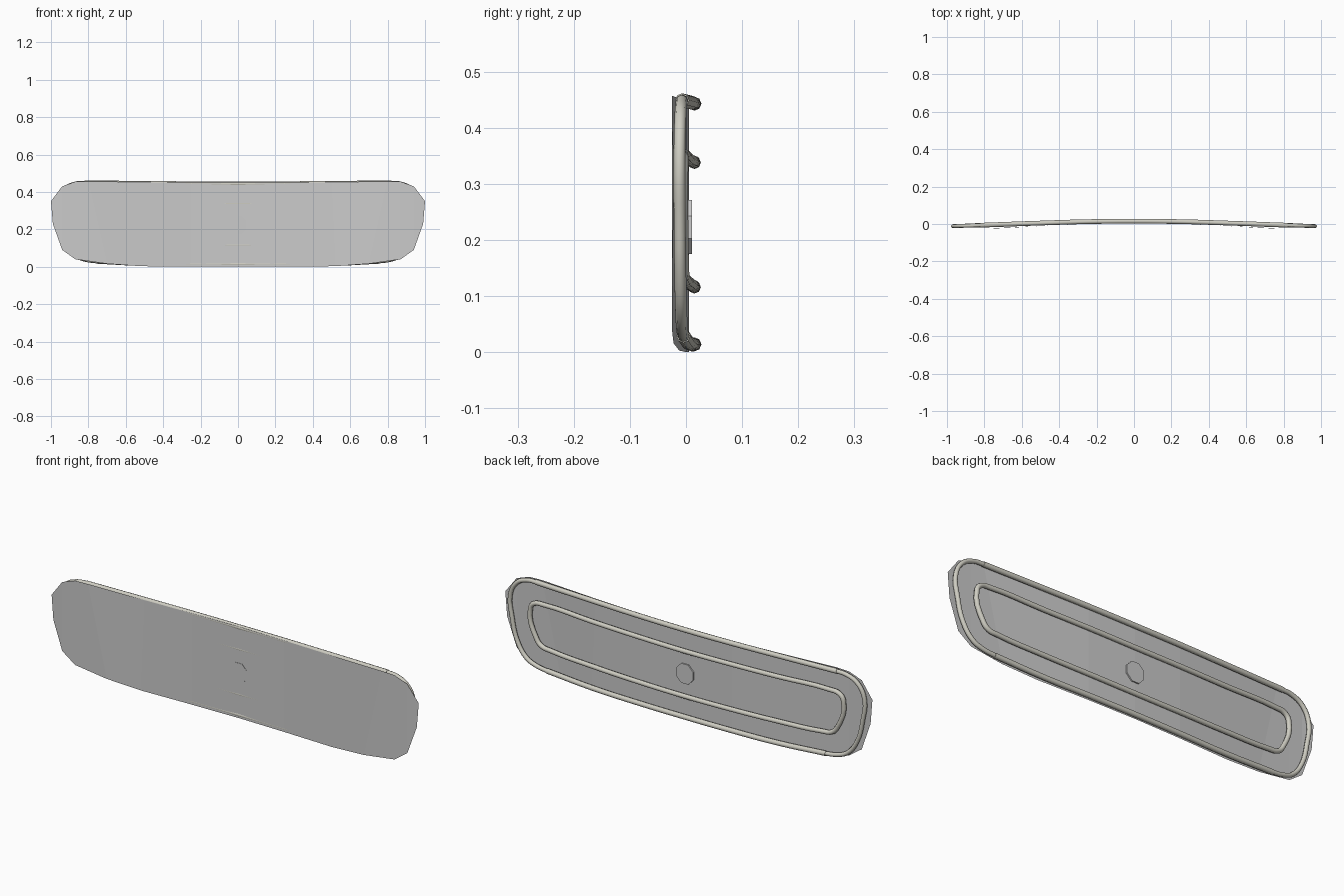
import bpy, bmesh
from math import cos, sin, tau

if "Cube" in bpy.data.objects:
    bpy.data.objects.remove(bpy.data.objects["Cube"])


def lerp_table(x, table):
    x = abs(x)
    for (x0, y0), (x1, y1) in zip(table, table[1:]):
        if x <= x1:
            return y0 + (y1 - y0) * (x - x0) / (x1 - x0)
    return table[-1][1]


# depth (y) of the bowed sheet and of the tubes on its back, against |x|
SHEET_Y = [(0, .005), (.25, .001), (.5, -.011), (.75, -.025), (.94, -.025), (1, -.022)]
TUBE_Y = [(0, .015), (.25, .0125), (.5, .005), (.8, -.006), (.9, -.009), (1, -.013)]

trim = bpy.data.materials.new("trim")
trim.diffuse_color = (.62, .61, .54, 1)
trim.use_nodes = True
trim.node_tree.nodes["Principled BSDF"].inputs["Base Color"].default_value = trim.diffuse_color


def add_mesh(name, bm):
    me = bpy.data.meshes.new(name)
    bm.to_mesh(me)
    bm.free()
    ob = bpy.data.objects.new(name, me)
    bpy.context.collection.objects.link(ob)
    return ob


def tube(name, pts, r, cyclic=False):
    """Round tube through (x, z) points, following the bow of the panel."""
    cu = bpy.data.curves.new(name, 'CURVE')
    cu.dimensions = '3D'
    cu.bevel_depth = r
    cu.bevel_resolution = 2
    cu.resolution_u = 4
    cu.use_fill_caps = not cyclic
    sp = cu.splines.new('BEZIER')
    sp.bezier_points.add(len(pts) - 1)
    for bp, (x, z) in zip(sp.bezier_points, pts):
        bp.co = (x, lerp_table(x, TUBE_Y), z)
        bp.handle_left_type = bp.handle_right_type = 'AUTO'
    sp.use_cyclic_u = cyclic
    ob = bpy.data.objects.new(name, cu)
    bpy.context.collection.objects.link(ob)
    bpy.ops.object.select_all(action='DESELECT')
    ob.select_set(True)
    bpy.context.view_layer.objects.active = ob
    bpy.ops.object.convert(target='MESH')
    ob = bpy.context.object
    ob.data.materials.clear()
    ob.data.materials.append(trim)
    bpy.ops.object.shade_smooth_by_angle(angle=.9)


def mirrored(half):
    """Extend a half run starting at x = 0 to both sides."""
    return [(-x, z) for x, z in half[:0:-1]] + half


# bowed sheet: columns of top and bottom outline points
top = mirrored([(0, .45), (.25, .45), (.5, .452), (.8, .457), (.87, .455), (.94, .43), (1, .35)])
bottom = mirrored([(0, 0), (.25, 0), (.52, .003), (.7, .016), (.87, .04), (.94, .09), (.99, .23)])
bm = bmesh.new()
cols = [[bm.verts.new((x, lerp_table(x, SHEET_Y), z)) for x, z in pair] for pair in zip(top, bottom)]
for a, b in zip(cols, cols[1:]):
    bm.faces.new((a[0], a[1], b[1], b[0]))
add_mesh("bowed_sheet", bm)

# small octagonal boss on the back
bm = bmesh.new()
rings = [[bm.verts.new((.05 * cos(tau * (i + .5) / 8), y, .223 + .052 * sin(tau * (i + .5) / 8)))
          for i in range(8)] for y in (.003, .011)]
bm.faces.new(rings[0])
bm.faces.new(rings[1][::-1])
for i in range(8):
    j = (i + 1) % 8
    bm.faces.new((rings[0][i], rings[1][i], rings[1][j], rings[0][j]))
bmesh.ops.recalc_face_normals(bm, faces=bm.faces)
add_mesh("back_boss", bm)

# long outer rails
tube("top_rail", mirrored([(0, .443), (.25, .444), (.5, .446), (.82, .449)]), .0125)
tube("bottom_rail", mirrored([(0, .014), (.25, .014), (.5, .016), (.76, .029)]), .0125)

# rounded end rails
for side, name in ((1, "right_end_rail"), (-1, "left_end_rail")):
    end = [(.81, .449), (.87, .445), (.93, .415), (.965, .345), (.955, .24),
           (.925, .13), (.875, .062), (.82, .038), (.75, .028)]
    tube(name, [(side * x, z) for x, z in end], .0105)

# inner closed loop
upper = mirrored([(0, .338), (.25, .34), (.5, .343), (.78, .349), (.83, .342), (.852, .315)])
lower = mirrored([(0, .116), (.25, .118), (.5, .123), (.74, .134), (.79, .142), (.818, .17)])
tube("inner_loop", upper + lower[::-1], .0115, True)
